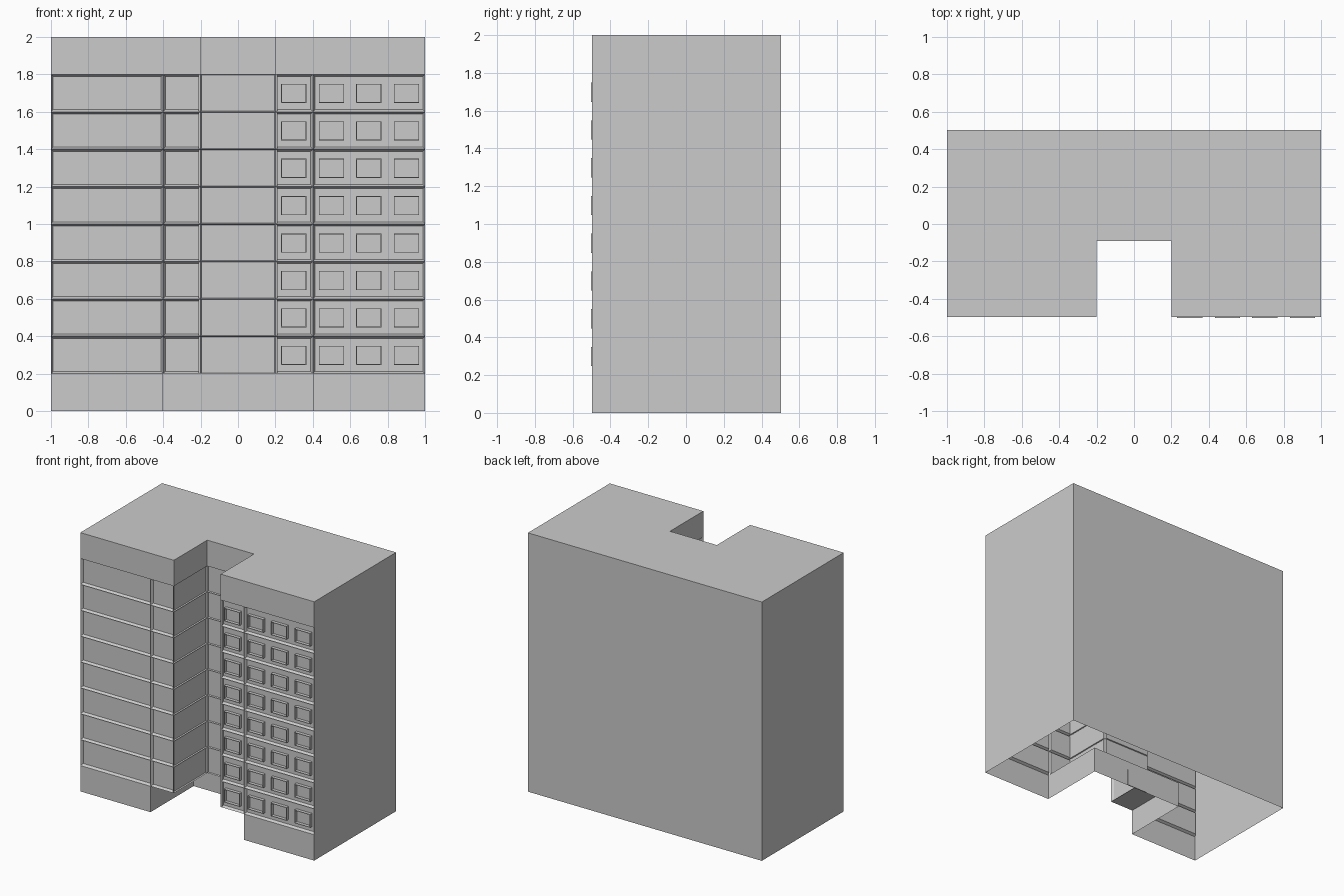
import bpy, bmesh

if "Cube" in bpy.data.objects:
    bpy.data.objects.remove(bpy.data.objects["Cube"])

FRONT, BACK, SHAFT, LOBBY = -0.4975, 0.5025, -0.09, 0.03
FLOORS = 8
RECESS = 0.02


def finish(bm, name):
    mesh = bpy.data.meshes.new(name)
    bmesh.ops.remove_doubles(bm, verts=bm.verts, dist=1e-5)
    bm.to_mesh(mesh)
    bm.free()
    obj = bpy.data.objects.new(name, mesh)
    bpy.context.collection.objects.link(obj)
    return obj


def face(bm, pts):
    return bm.faces.new([bm.verts.new(p) for p in pts])


def wall(bm, a, b, z0, z1):
    """Vertical quad from plan point a to b, facing right of travel."""
    return face(bm, [(*a, z0), (*b, z0), (*b, z1), (*a, z1)])


def flat(bm, plan, z):
    return face(bm, [(x, y, z) for x, y in plan])


bm = bmesh.new()
shaft = [(-0.2, FRONT), (-0.2, SHAFT), (0.2, SHAFT), (0.2, FRONT)]
lobby = [(-0.4, FRONT), (-0.4, LOBBY), (0.4, LOBBY), (0.4, FRONT)]

# Plain outer walls, roof and the ceiling over the entrance (open underneath)
outer = [(1, FRONT), (1, BACK), (-1, BACK), (-1, FRONT)]
for a, b in zip(outer, outer[1:]):
    wall(bm, a, b, 0, 2)
flat(bm, [(-1, FRONT)] + shaft + outer[:3], 2)
flat(bm, lobby + shaft[::-1], 0.2)

# Ground floor and top parapet
for a, b in zip(lobby, lobby[1:]):
    wall(bm, a, b, 0, 0.2)
for a, b in zip(shaft, shaft[1:]):
    wall(bm, a, b, 1.8, 2)
for x0, x1, z0, z1 in [(-1, -0.4, 0, 0.2), (0.4, 1, 0, 0.2),
                       (-1, -0.2, 1.8, 2), (0.2, 1, 1.8, 2)]:
    wall(bm, (x0, FRONT), (x1, FRONT), z0, z1)

# Repeating floor cells that become recessed panels
wing_cells, shaft_cells = [], []
for i in range(FLOORS):
    z0, z1 = 0.2 + 0.2 * i, 0.4 + 0.2 * i
    for x0, x1 in [(-1, -0.4), (-0.4, -0.2), (0.2, 0.4), (0.4, 1)]:
        wing_cells.append(wall(bm, (x0, FRONT), (x1, FRONT), z0, z1))
    for a, b in zip(shaft, shaft[1:]):
        shaft_cells.append(wall(bm, a, b, z0, z1))
bm.normal_update()
bmesh.ops.inset_individual(bm, faces=wing_cells, thickness=0.016, depth=-RECESS)
bmesh.ops.inset_individual(bm, faces=shaft_cells, thickness=0.006, depth=-0.01)
finish(bm, "building_shell")

# Projecting window frames on the right wing
bm = bmesh.new()
y0, y1, rim = -0.5025, FRONT + RECESS, 0.004


def ring(x, z, r, y):
    return [bm.verts.new(p) for p in [(x - 0.067 + r, y, z - 0.051 + r), (x + 0.067 - r, y, z - 0.051 + r),
                                      (x + 0.067 - r, y, z + 0.051 - r), (x - 0.067 + r, y, z + 0.051 - r)]]


for i in range(FLOORS):
    for x in (0.298, 0.5, 0.699, 0.901):
        z = 0.298 + 0.2 * i
        loops = [ring(x, z, 0, y1), ring(x, z, 0, y0), ring(x, z, rim, y0), ring(x, z, rim, y1)]
        for p, q in zip(loops, loops[1:]):
            for k in range(4):
                n = (k + 1) % 4
                bm.faces.new([p[k], p[n], q[n], q[k]])
bmesh.ops.recalc_face_normals(bm, faces=bm.faces)
finish(bm, "window_frames")

# Entrance door with clipped upper corners, set into the lobby wall
bm = bmesh.new()
outline = [(-0.09, 0), (0.09, 0), (0.09, 0.13), (0.05, 0.165), (-0.05, 0.165), (-0.09, 0.13)]
door = face(bm, [(x, LOBBY + 0.001, z) for x, z in outline])
new = bmesh.ops.extrude_face_region(bm, geom=[door])["geom"]
bmesh.ops.translate(bm, verts=[v for v in new if isinstance(v, bmesh.types.BMVert)], vec=(0, 0.006, 0))
bmesh.ops.recalc_face_normals(bm, faces=bm.faces)
finish(bm, "entrance_door")
